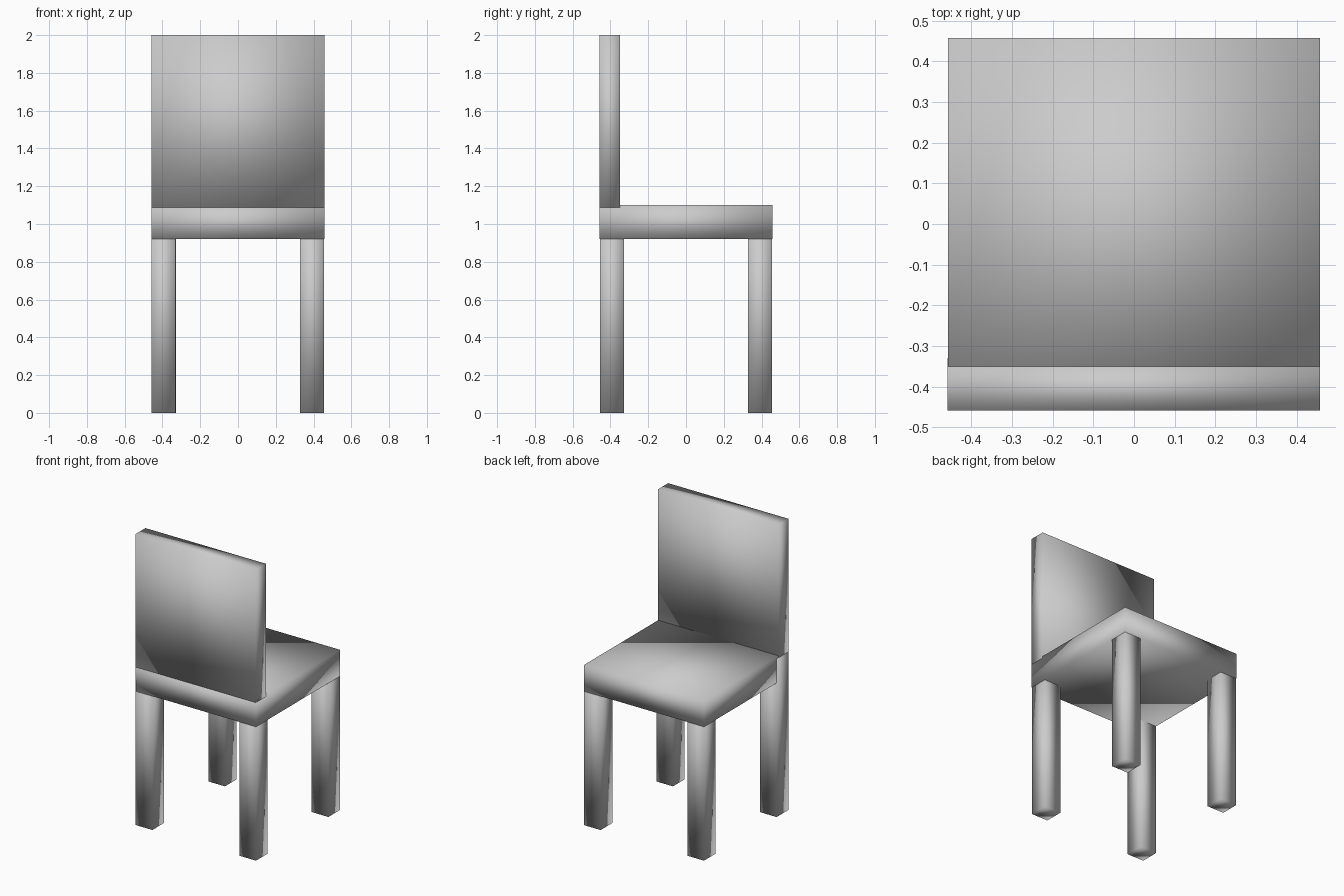
import bpy

if "Cube" in bpy.data.objects:
    bpy.data.objects.remove(bpy.data.objects["Cube"])


def box(name, lo, hi):
    """Smooth-shaded box between two opposite corners."""
    centre = [(a + b) / 2 for a, b in zip(lo, hi)]
    bpy.ops.mesh.primitive_cube_add(size=1, location=centre)
    ob = bpy.context.object
    ob.name = name
    ob.scale = [b - a for a, b in zip(lo, hi)]
    bpy.ops.object.transform_apply(location=False, rotation=False, scale=True)
    bpy.ops.object.shade_smooth()
    return ob


HALF = 0.457      # half width of the seat
LEG = 0.127       # leg thickness

# Seat slab
box("seat", (-HALF, -HALF, 0.92), (HALF, HALF, 1.10))

# Upright back panel, let slightly into the seat
box("backrest", (-0.459, -0.459, 1.087), (HALF, -0.35, 2.0))

# Four legs, running up into the seat; the one at the left of the back panel
# stands a hair proud of the seat side
for side, sx in (("left", -1), ("right", 1)):
    for end, sy in (("backrest_end", -1), ("open_end", 1)):
        out = 0.4585 if (sx, sy) == (-1, -1) else 0.4565
        cx = sx * (out - LEG / 2)
        cy = sy * (0.4565 - LEG / 2)
        box(f"{side}_{end}_leg",
            (cx - LEG / 2, cy - LEG / 2, 0.0),
            (cx + LEG / 2, cy + LEG / 2, 1.087))
